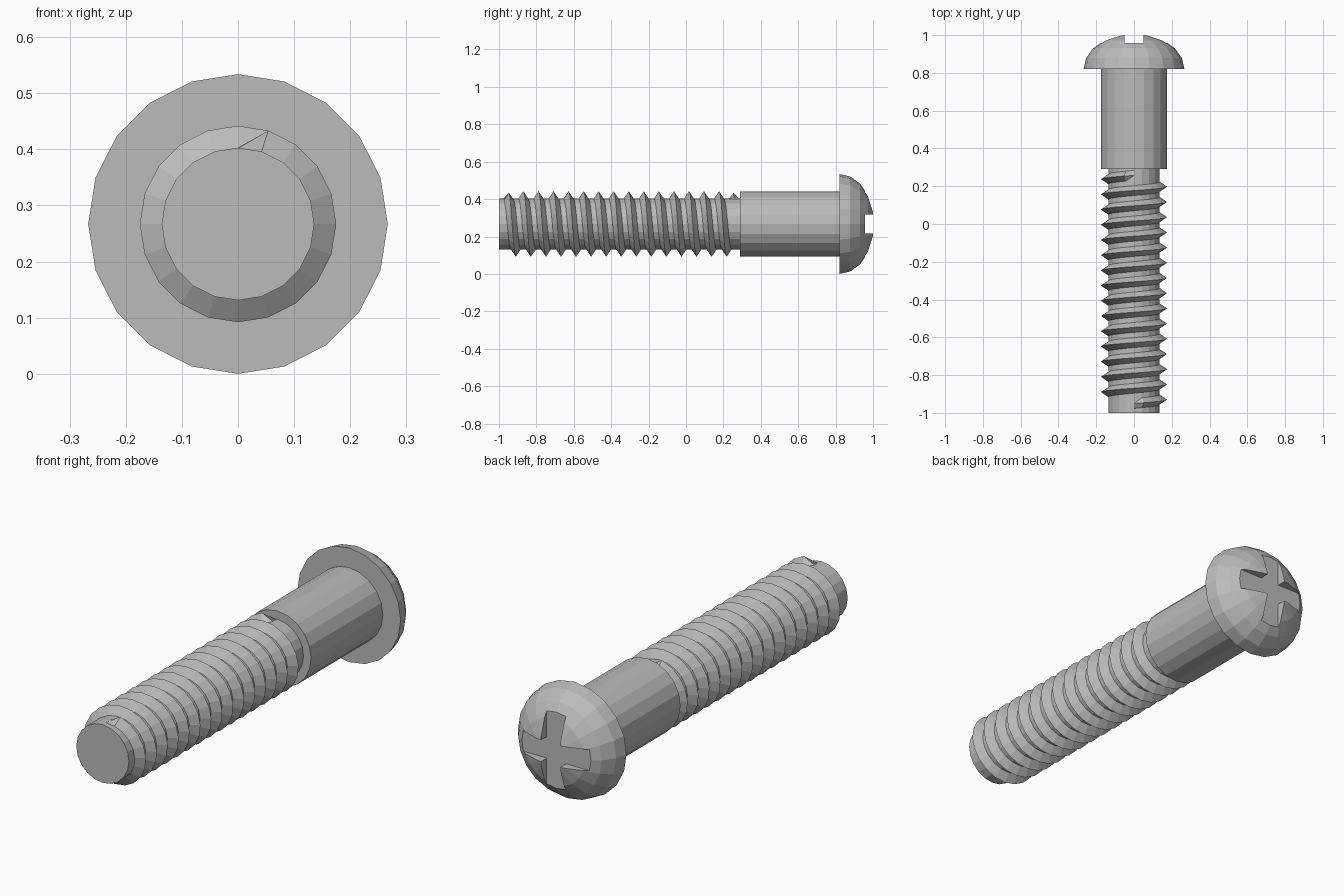
import bpy, bmesh
from math import sin, cos, pi, radians

if "Cube" in bpy.data.objects:
    bpy.data.objects.remove(bpy.data.objects["Cube"])

SIDES = 20
AXIS_Z = 0.267          # height of the bolt's axis
CORE_R, SHANK_R, HEAD_R = 0.136, 0.175, 0.267

steel = bpy.data.materials.new("grey steel")
steel.diffuse_color = (0.5, 0.5, 0.5, 1)
steel.use_nodes = True
steel.node_tree.nodes["Principled BSDF"].inputs["Base Color"].default_value = steel.diffuse_color


def point(r, y, step):
    """Point at radius r, counted clockwise from the top in the front view."""
    a = 2 * pi * step / SIDES
    return (r * sin(a), y, AXIS_Z + r * cos(a))


def finish(bm, name):
    bmesh.ops.recalc_face_normals(bm, faces=bm.faces)
    mesh = bpy.data.meshes.new(name)
    bm.to_mesh(mesh)
    bm.free()
    mesh.materials.append(steel)
    obj = bpy.data.objects.new(name, mesh)
    bpy.context.collection.objects.link(obj)
    return obj


def lathe(name, profile):
    """Turn (radius, y) pairs around the bolt axis and cap both ends."""
    bm = bmesh.new()
    rings = [[bm.verts.new(point(r, y, i)) for i in range(SIDES)] for r, y in profile]
    for a, b in zip(rings, rings[1:]):
        for i in range(SIDES):
            j = (i + 1) % SIDES
            bm.faces.new((a[i], a[j], b[j], b[i]))
    bm.faces.new(rings[0])
    bm.faces.new(rings[-1])
    return finish(bm, name)


# Threaded core and plain shank
lathe("core", [(CORE_R, -1.0), (CORE_R, 0.30)])
lathe("shank", [(SHANK_R, 0.29), (SHANK_R, 0.825)])

# Domed head
dome = [(HEAD_R * cos(radians(t)), 0.82 + 0.188 * sin(radians(t))) for t in (0, 18, 36, 54, 72)]
head = lathe("head", dome + [(0.002, 1.008)])

# Cross-shaped drive slot cut into the head
for size in ((0.8, 0.1), (0.1, 0.8)):
    bpy.ops.mesh.primitive_cube_add(size=1, location=(0, 0.957 + 0.1, AXIS_Z))
    cutter = bpy.context.object
    cutter.name = "slot_cutter"
    cutter.scale = (size[0], 0.2, size[1])
    cutter.data.materials.append(steel)
    bpy.context.view_layer.update()
    cut = head.modifiers.new("slot", 'BOOLEAN')
    cut.operation = 'DIFFERENCE'
    cut.solver = 'EXACT'
    cut.object = cutter
    bpy.context.view_layer.objects.active = head
    bpy.ops.object.modifier_apply(modifier=cut.name)
    bpy.data.objects.remove(cutter)

# Helical V thread, running out to the core at both ends
TURNS, START, PITCH, HALF = 15, -0.95, 0.0805, 0.027
bm = bmesh.new()
steps = TURNS * SIDES
sections = []
for i in range(steps + 1):
    y = START + PITCH * i / SIDES
    tip = CORE_R if i in (0, steps) else SHANK_R
    sections.append([bm.verts.new(point(r, y + d, i)) for r, d in
                     ((CORE_R - 0.001, -HALF), (tip, 0), (CORE_R - 0.001, HALF))])
for a, b in zip(sections, sections[1:]):
    for k in range(3):
        n = (k + 1) % 3
        bm.faces.new((a[k], a[n], b[n], b[k]))
bm.faces.new(sections[0])
bm.faces.new(sections[-1])
finish(bm, "thread")
